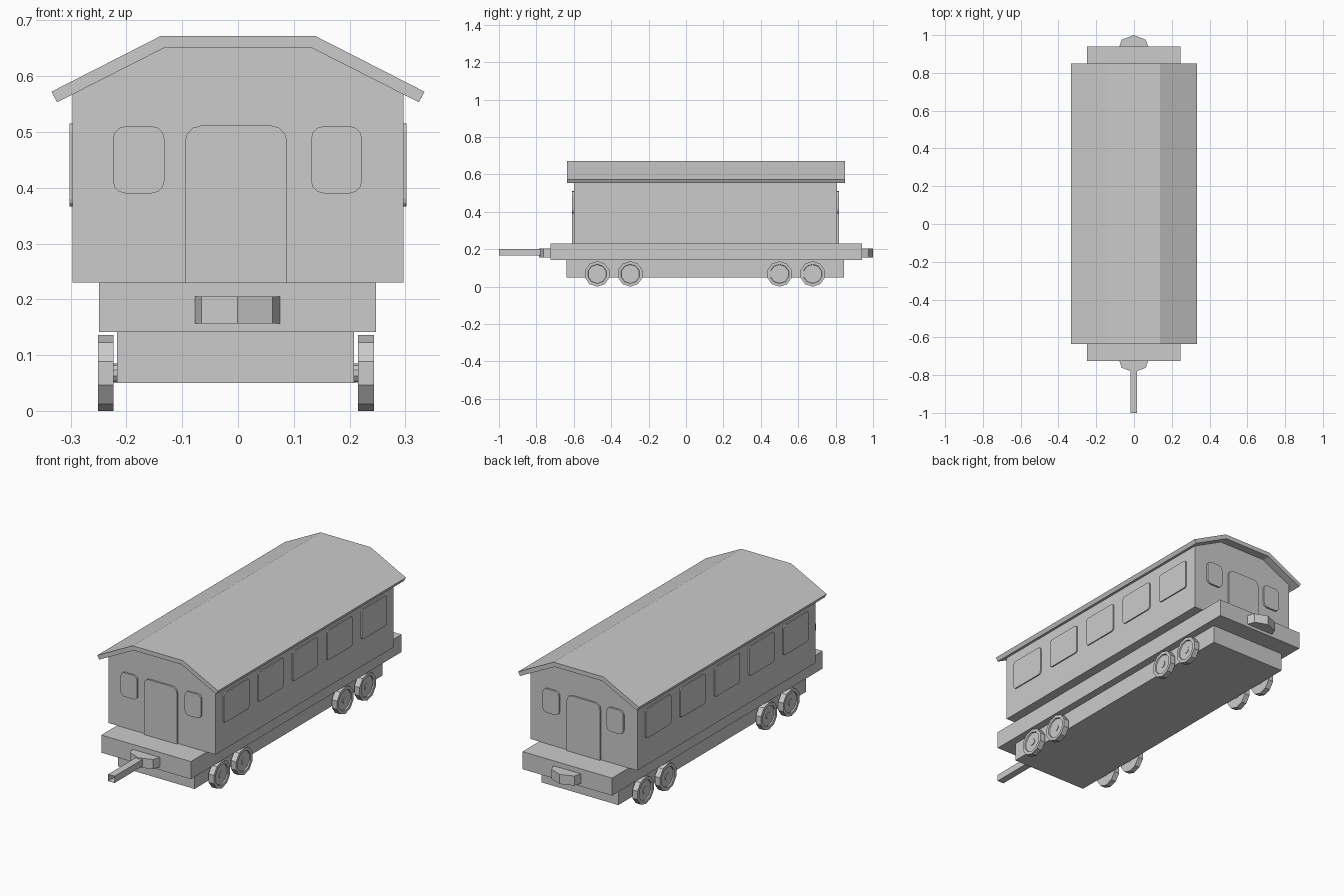
import bpy, bmesh
from math import sin, cos, pi, radians

cube = bpy.data.objects.get("Cube")
if cube:
    bpy.data.objects.remove(cube)

grey = bpy.data.materials.new("plain_grey")
grey.use_nodes = True
COLOUR = (0.6, 0.6, 0.6, 1)
grey.diffuse_color = COLOUR
grey.node_tree.nodes["Principled BSDF"].inputs["Base Color"].default_value = COLOUR


def finish(name, bm):
    bmesh.ops.recalc_face_normals(bm, faces=bm.faces)
    mesh = bpy.data.meshes.new(name)
    bm.to_mesh(mesh)
    bm.free()
    mesh.materials.append(grey)
    obj = bpy.data.objects.new(name, mesh)
    bpy.context.collection.objects.link(obj)
    return obj


def prism(name, points, axis, start, end):
    """Extrude a flat outline along an axis; the outline uses the other two axes in order."""
    def place(p, d):
        co = list(p)
        co.insert("xyz".index(axis), d)
        return co
    bm = bmesh.new()
    face = bm.faces.new([bm.verts.new(place(p, start)) for p in points])
    new = bmesh.ops.extrude_face_region(bm, geom=[face], use_keep_orig=True)["geom"]
    for v in new:
        if isinstance(v, bmesh.types.BMVert):
            v.co["xyz".index(axis)] = end
    return finish(name, bm)


def rect(a0, a1, b0, b1):
    return [(a0, b0), (a1, b0), (a1, b1), (a0, b1)]


def rounded(a0, a1, b0, b1, r, square_base=False):
    """Rectangle outline with rounded corners, optionally square at the bottom."""
    corners = [(a0, b0, 180), (a1, b0, 270), (a1, b1, 0), (a0, b1, 90)]
    pts = []
    for i, (a, b, turn) in enumerate(corners):
        if square_base and i < 2:
            pts.append((a, b))
            continue
        ca = a + r if a == a0 else a - r
        cb = b + r if b == b0 else b - r
        for step in range(4):
            t = radians(turn + step * 30)
            pts.append((ca + r * cos(t), cb + r * sin(t)))
    return pts


def lathe(name, rings, y, z, sides=10):
    """Turn (x, radius) rings about a sideways axle."""
    bm = bmesh.new()
    loops = [[bm.verts.new((x, y + r * sin(2 * pi * i / sides), z + r * cos(2 * pi * i / sides)))
              for i in range(sides)] for x, r in rings]
    for a, b in zip(loops, loops[1:]):
        for i in range(sides):
            j = (i + 1) % sides
            bm.faces.new((a[i], a[j], b[j], b[i]))
    bm.faces.new(loops[0])
    bm.faces.new(loops[-1])
    return finish(name, bm)


# Underframe and platform
prism("underframe", rect(-0.217, 0.208, 0.05, 0.142), "y", -0.64, 0.845)
prism("platform", rect(-0.249, 0.247, 0.142, 0.23), "y", -0.725, 0.94)

# Cabin with gabled ends
FRONT, BACK, WALL = -0.6, 0.808, 0.296
prism("cabin", [(-WALL, 0.23), (WALL, 0.23), (WALL, 0.568), (0.133, 0.65),
                (-0.133, 0.65), (-WALL, 0.568)], "y", FRONT, BACK)

# Roof slab with overhanging eaves
half = [(0.138, 0.672), (0.334, 0.572), (0.324, 0.553), (0.133, 0.65)]
prism("roof", half + [(-x, z) for x, z in reversed(half)], "y", -0.635, 0.85)

# Side windows
for side, label in ((1, "left"), (-1, "right")):
    for i in range(5):
        y = -0.441 + i * 0.272
        prism(f"{label}_window_{i + 1}", rounded(y - 0.1, y + 0.1, 0.366, 0.515, 0.014),
              "x", side * WALL, side * (WALL + 0.006))

# Doors and windows on both ends
for label, wall, out in (("front", FRONT, -0.009), ("back", BACK, 0.009)):
    prism(f"{label}_door", rounded(-0.095, 0.088, 0.23, 0.511, 0.028, True), "y", wall, wall + out)
    prism(f"{label}_right_window", rounded(-0.224, -0.132, 0.39, 0.51, 0.022), "y", wall, wall + out)
    prism(f"{label}_left_window", rounded(0.131, 0.222, 0.39, 0.51, 0.022), "y", wall, wall + out)

# Buffer blocks
for label, base, d in (("front", -0.725, -1), ("back", 0.94, 1)):
    prism(f"{label}_coupler", [(-0.077, base), (0.075, base), (0.062, base + d * 0.036),
                               (-0.001, base + d * 0.06), (-0.065, base + d * 0.036)],
          "z", 0.157, 0.205)

# Tow bar: a square tube, open at both ends
bar = prism("tow_bar", rect(-0.019, 0.017, 0.166, 0.2), "y", -1.0, -0.765)
bm = bmesh.new()
bm.from_mesh(bar.data)
ends = [f for f in bm.faces if abs(f.normal.y) > 0.9]
bmesh.ops.delete(bm, geom=ends, context="FACES_ONLY")
bm.to_mesh(bar.data)
bm.free()

# Wheels with recessed faces and short axles
R = 0.068
for label, inner, outer, s in (("left", 0.215, 0.244, 1), ("right", -0.223, -0.251, -1)):
    for i, y in enumerate((-0.475, -0.298, 0.5, 0.677)):
        dish = outer - s * 0.006
        lathe(f"{label}_wheel_{i + 1}", [(inner, R), (outer, R), (outer, 0.052), (dish, 0.05)], y, R)
        lathe(f"{label}_axle_{i + 1}", [(inner - s * 0.015, 0.017), (outer - s * 0.003, 0.017)], y, R)
